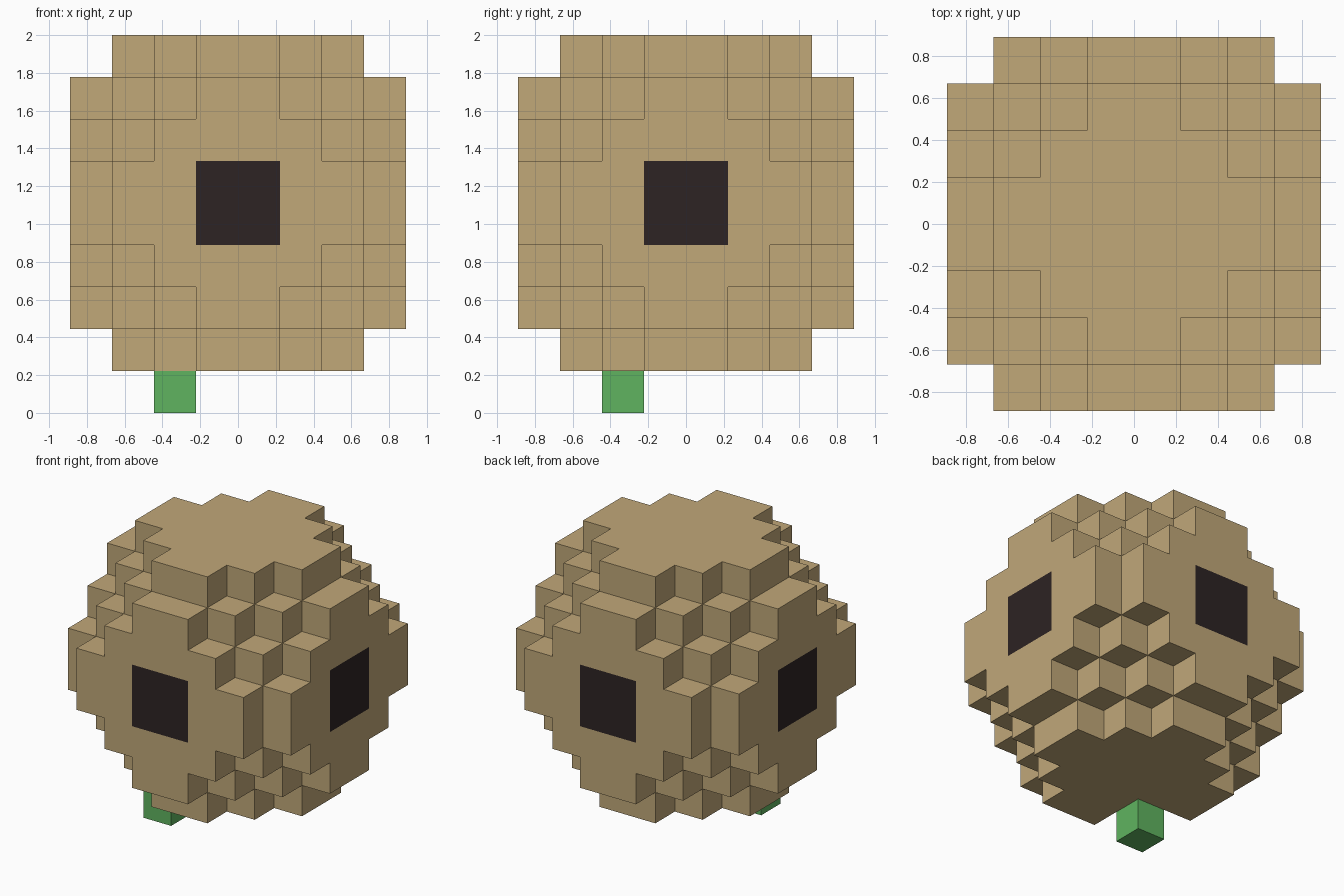
import bpy, bmesh
from mathutils import Vector

cube = bpy.data.objects.get("Cube")
if cube:
    bpy.data.objects.remove(cube, do_unlink=True)

U = 2 / 9                            # edge of one block
CENTRE = Vector((0, 0, 5 * U))       # middle of the round body


def material(name, rgb):
    m = bpy.data.materials.new(name)
    m.use_nodes = True
    m.diffuse_color = (*rgb, 1)
    bsdf = next(n for n in m.node_tree.nodes if n.type == 'BSDF_PRINCIPLED')
    bsdf.inputs["Base Color"].default_value = (*rgb, 1)
    bsdf.inputs["Roughness"].default_value = 0.9
    return m


tan = material("tan", (0.533, 0.392, 0.191))
dark = material("dark_brown", (0.026, 0.017, 0.017))
green = material("leaf_green", (0.117, 0.456, 0.117))

DIRECTIONS = [Vector(d) for d in ((1, 0, 0), (-1, 0, 0), (0, 1, 0),
                                  (0, -1, 0), (0, 0, 1), (0, 0, -1))]


def build_blocks(name, cells, mats, rule=lambda cell, normal: 0):
    """Joins unit blocks, given by their centres, into one outer shell."""
    bm = bmesh.new()
    filled = {tuple(c) for c in cells}
    for c in map(Vector, cells):
        for n in DIRECTIONS:
            if tuple(c + n) in filled:
                continue
            a = Vector((n.y, n.z, n.x)) / 2
            b = n.cross(a)
            mid = c + n / 2
            corners = (mid + a + b, mid - a + b, mid - a - b, mid + a - b)
            face = bm.faces.new([bm.verts.new(CENTRE + p * U) for p in corners])
            face.material_index = rule(c, n)
    bmesh.ops.remove_doubles(bm, verts=bm.verts[:], dist=1e-4)
    bmesh.ops.recalc_face_normals(bm, faces=bm.faces[:])
    mesh = bpy.data.meshes.new(name)
    bm.to_mesh(mesh)
    bm.free()
    for m in mats:
        mesh.materials.append(m)
    obj = bpy.data.objects.new(name, mesh)
    bpy.context.collection.objects.link(obj)
    return obj


# Dark square in the middle of each of the four upright sides
def window_rule(cell, normal):
    if normal.z or abs(cell.dot(normal)) < 3:
        return 0
    return int(sum(abs(v) for v in cell) < 5)


# Stepped round body
steps = [i + 0.5 for i in range(-4, 4)]
body_cells = [(x, y, z) for x in steps for y in steps for z in steps
              if abs(x) + abs(y) + abs(z) < 7]
build_blocks("stepped_body", body_cells, [tan, dark], window_rule)

# Single green block hanging below, off centre
build_blocks("green_stub", [(-1.5, -1.5, -4.5)], [green])
